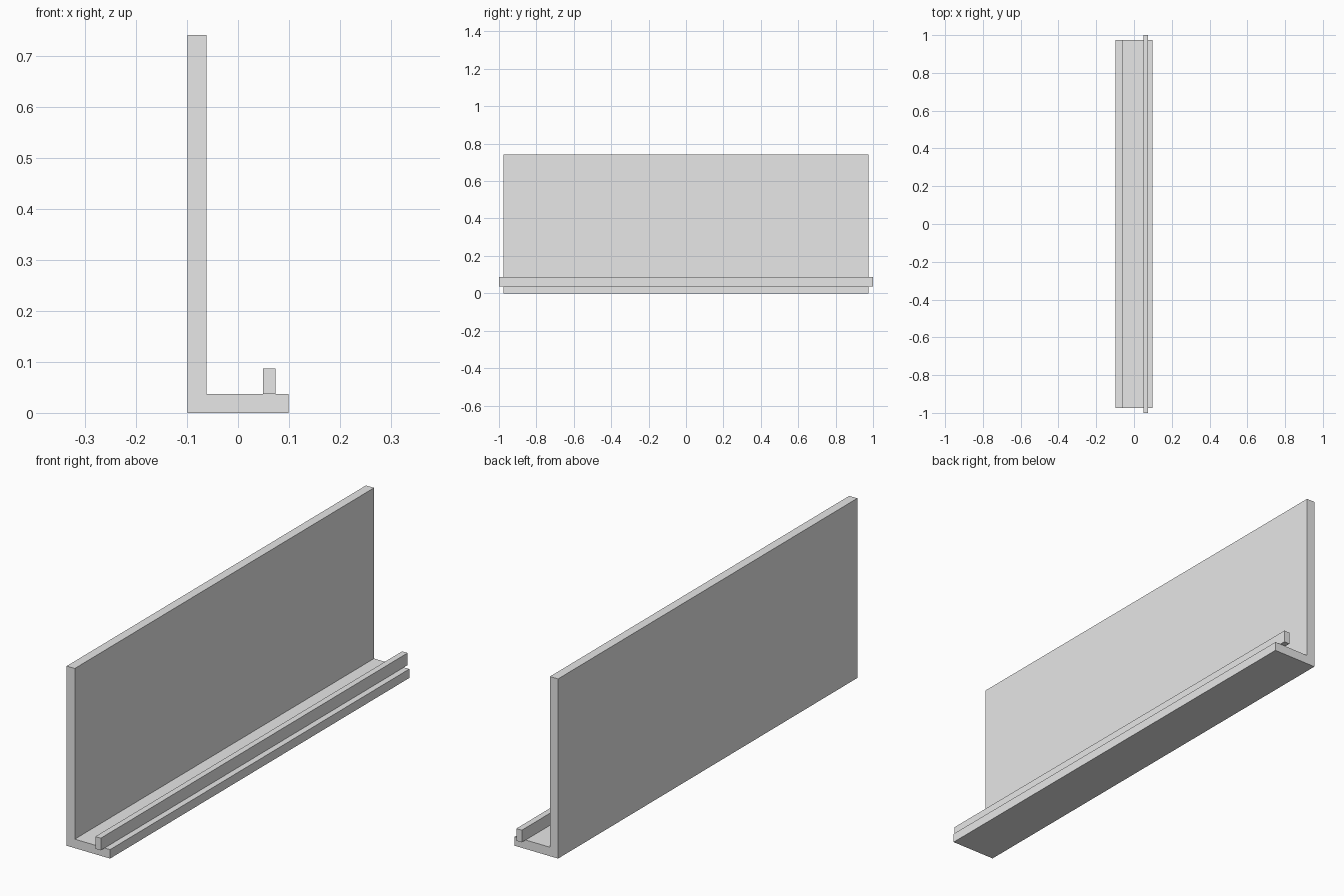
import bpy
import bmesh

cube = bpy.data.objects.get("Cube")
if cube:
    bpy.data.objects.remove(cube, do_unlink=True)

grey = bpy.data.materials.new("light_grey")
grey.use_nodes = True
colour = (0.8, 0.8, 0.8, 1)
grey.diffuse_color = colour
grey.node_tree.nodes["Principled BSDF"].inputs["Base Color"].default_value = colour


def extrude_profile(name, profile, half_length):
    """Sweep an (x, z) outline along y, centred on y = 0."""
    bm = bmesh.new()
    face = bm.faces.new([bm.verts.new((x, -half_length, z)) for x, z in profile])
    swept = bmesh.ops.extrude_face_region(bm, geom=[face])
    verts = [v for v in swept["geom"] if isinstance(v, bmesh.types.BMVert)]
    bmesh.ops.translate(bm, verts=verts, vec=(0, 2 * half_length, 0))
    bmesh.ops.recalc_face_normals(bm, faces=bm.faces)
    mesh = bpy.data.meshes.new(name)
    bm.to_mesh(mesh)
    bm.free()
    mesh.materials.append(grey)
    obj = bpy.data.objects.new(name, mesh)
    bpy.context.collection.objects.link(obj)
    return obj


half_width, height, thick = 0.099, 0.741, 0.037
inner = -half_width + thick

# L-shaped body: upright back panel and base ledge in one piece
extrude_profile("angle_panel", [
    (-half_width, 0), (half_width, 0), (half_width, thick),
    (inner, thick), (inner, height), (-half_width, height),
], 0.975)

# Slightly longer retaining rail on the ledge
left, right, top = 0.049, 0.074, 0.087
extrude_profile("retaining_rail", [
    (left, thick), (right, thick), (right, top), (left, top),
], 1.0)
